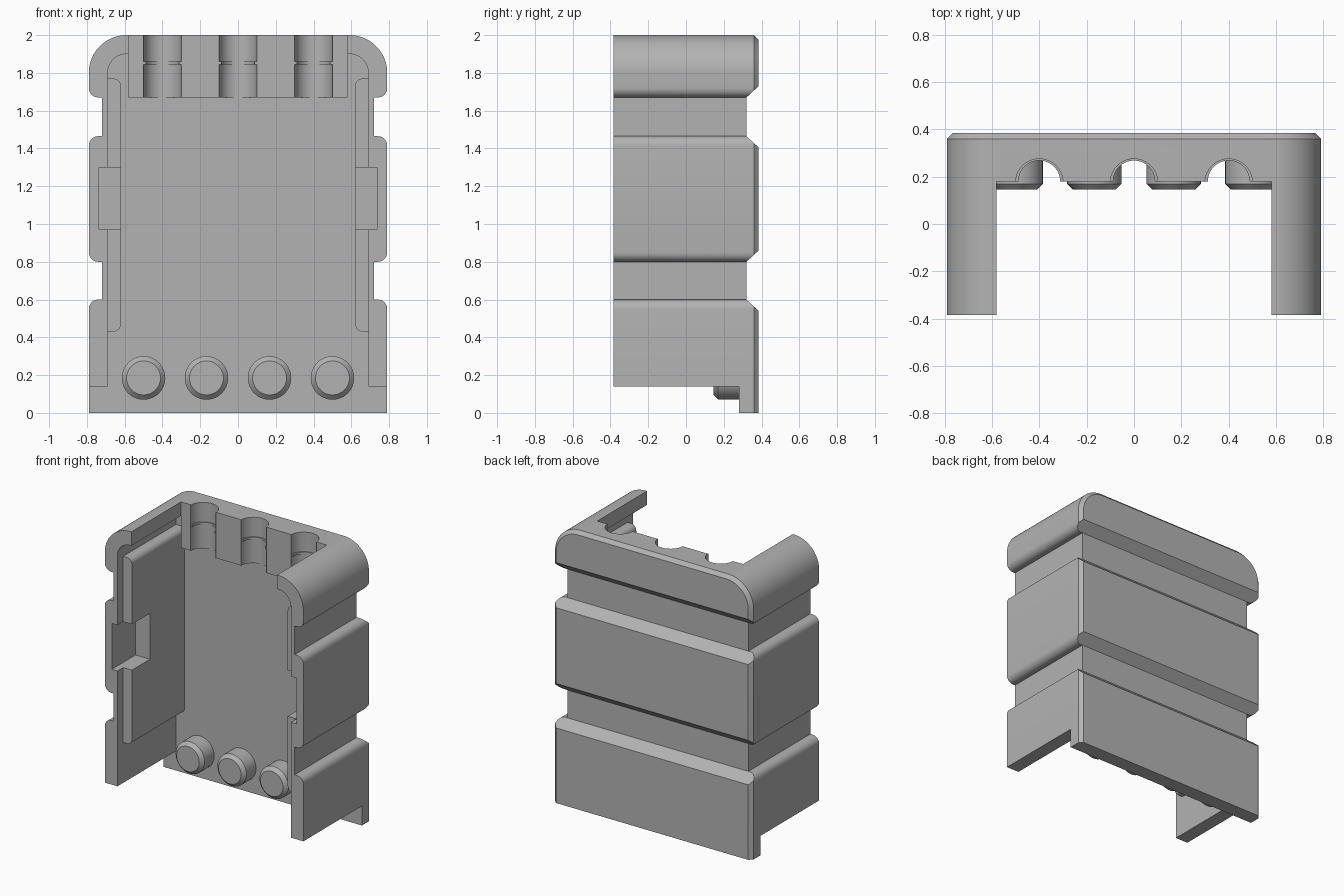
import bpy, bmesh, math
from mathutils import Vector

cube = bpy.data.objects.get("Cube")
if cube:
    bpy.data.objects.remove(cube, do_unlink=True)

grey = bpy.data.materials.new("plain grey")
grey.use_nodes = True
grey.diffuse_color = (0.45, 0.45, 0.45, 1)
grey.node_tree.nodes["Principled BSDF"].inputs["Base Color"].default_value = grey.diffuse_color


def arc(cx, cy, r, start, end, steps=8):
    """Points on an arc, angles in degrees."""
    angles = [math.radians(start + (end - start) * i / steps) for i in range(steps + 1)]
    return [(cx + r * math.cos(a), cy + r * math.sin(a)) for a in angles]


def mirrored(half):
    """Close a right-hand outline with its mirror image."""
    return half + [(-x, z) for x, z in reversed(half)]


def prism(name, outline, axis, low, high, back_chamfer=0):
    """Extrude a 2D outline along one axis, optionally bevelling the far cap."""
    place = {"x": lambda p: (low, p[0], p[1]),
             "y": lambda p: (p[0], low, p[1]),
             "z": lambda p: (p[0], p[1], low)}[axis]
    step = Vector([(high - low) * (axis == a) for a in "xyz"])
    bm = bmesh.new()
    base = bm.faces.new([bm.verts.new(place(p)) for p in outline])
    cap = bmesh.ops.extrude_face_region(bm, geom=[base], use_keep_orig=True)["geom"]
    bmesh.ops.translate(bm, vec=step, verts=[v for v in cap if isinstance(v, bmesh.types.BMVert)])
    bmesh.ops.recalc_face_normals(bm, faces=bm.faces)
    if back_chamfer:
        face = next(f for f in cap if isinstance(f, bmesh.types.BMFace))
        bmesh.ops.inset_region(bm, faces=[face], thickness=back_chamfer, use_even_offset=True)
        bmesh.ops.translate(bm, vec=(0, back_chamfer, 0), verts=face.verts)
    return make_object(name, bm)


def make_object(name, bm):
    mesh = bpy.data.meshes.new(name)
    bm.to_mesh(mesh)
    bm.free()
    mesh.materials.append(grey)
    obj = bpy.data.objects.new(name, mesh)
    bpy.context.collection.objects.link(obj)
    return obj


def box_outline(a0, a1, b0, b1):
    return [(a0, b0), (a1, b0), (a1, b1), (a0, b1)]


def boolean(obj, cutter, operation="DIFFERENCE"):
    mod = obj.modifiers.new(cutter.name, "BOOLEAN")
    mod.operation, mod.object, mod.solver = operation, cutter, "EXACT"
    bpy.context.view_layer.objects.active = obj
    bpy.ops.object.modifier_apply(modifier=mod.name)


def smooth(obj):
    bpy.ops.object.select_all(action="DESELECT")
    obj.select_set(True)
    bpy.context.view_layer.objects.active = obj
    bpy.ops.object.shade_smooth_by_angle(angle=math.radians(30))


WIDE, WAIST, BACK, INNER, FRONT = 0.79, 0.72, 0.385, 0.28, -0.385
GROOVES = [(0.6, 0.8), (1.465, 1.67)]
cutters = []

# Shell outline: two waist grooves and rounded shoulders
outer = [(WIDE, -0.1)]
side = [(FRONT - 0.1, 0.14), (INNER, 0.14), (INNER, 0), (BACK + 0.1, 0)]
side[-1] = (BACK, 0)
for low, high in GROOVES:
    outer += arc(WIDE - 0.05, low - 0.05, 0.05, 0, 90) + [(WAIST, low), (WAIST, high)]
    outer += arc(WIDE - 0.05, high + 0.05, 0.05, -90, 0)
    side += [(BACK, low - 0.06), (0.32, low), (0.32, high), (BACK, high + 0.06)]
outer += arc(0.59, 1.8, 0.2, 0, 90, 24)
side += [(BACK, 2.1), (FRONT - 0.1, 2.1)]
shell = prism("shell", mirrored(outer), "y", FRONT, BACK - 0.025, 0.025)

# Side profile trims the back grooves and the feet of the walls
profile = prism("side_profile", side, "x", -1, 1)
boolean(shell, profile, "INTERSECT")
cutters.append(profile)

# Inner cavity, open at the front, top and bottom
inner = [(0.69, -0.2)] + arc(0.59, 1.8, 0.1, 0, 90, 16) + [(0.58, 1.9), (0.58, 2.2)]
cavity = prism("cavity", mirrored(inner), "y", -1, INNER)
boolean(shell, cavity)
cutters.append(cavity)

# Rounded pads on the inner walls, with a square notch through pad and wall
for label, s in (("left", 1), ("right", -1)):
    outline = ([(0.7, 0.43)] + [(0.7, 1.77)] + arc(0.66, 1.73, 0.04, 90, 180)
               + arc(0.66, 0.47, 0.04, 180, 270))
    pad = prism(label + "_wall_pad", [(s * x, z) for x, z in outline], "y", -0.32, INNER + 0.01)
    notch = prism(label + "_notch", box_outline(s * 0.5, s * 0.735, 0.97, 1.3), "y", -0.6, -0.115)
    for part in (pad, shell):
        boolean(part, notch)
    cutters.append(notch)
    smooth(pad)
smooth(shell)

# Top bar with three half-round channels, each with a thin rib
SLOTS = (-0.4, 0, 0.4)
bar = [(0.58, 0.3), (-0.58, 0.3), (-0.58, 0.18)]
for x in SLOTS:
    bar += [(x - 0.1, 0.18)] + arc(x, 0.175, 0.1, 180, 0, 20) + [(x + 0.1, 0.18)]
bar.append((0.58, 0.18))
smooth(prism("top_bar", bar, "z", 1.67, 2.0))
for x in SLOTS:
    rib = arc(x, 0.18, 0.1, 180, 0, 20) + arc(x, 0.18, 0.088, 0, 180, 20)
    smooth(prism("channel_rib", rib, "z", 1.845, 1.86))

# Four chamfered pegs along the bottom
for x in (-0.5, -0.167, 0.167, 0.5):
    peg = prism("peg", arc(x, 0.185, 0.115, 0, 351.43, 41), "y", INNER + 0.01, 0.17)
    bm = bmesh.new()
    bm.from_mesh(peg.data)
    tip = min(bm.faces, key=lambda f: f.calc_center_median().y)
    bmesh.ops.inset_region(bm, faces=[tip], thickness=0.025, use_even_offset=True)
    bmesh.ops.translate(bm, vec=(0, -0.025, 0), verts=tip.verts)
    bm.to_mesh(peg.data)
    bm.free()
    smooth(peg)

for cutter in cutters:
    bpy.data.objects.remove(cutter, do_unlink=True)
